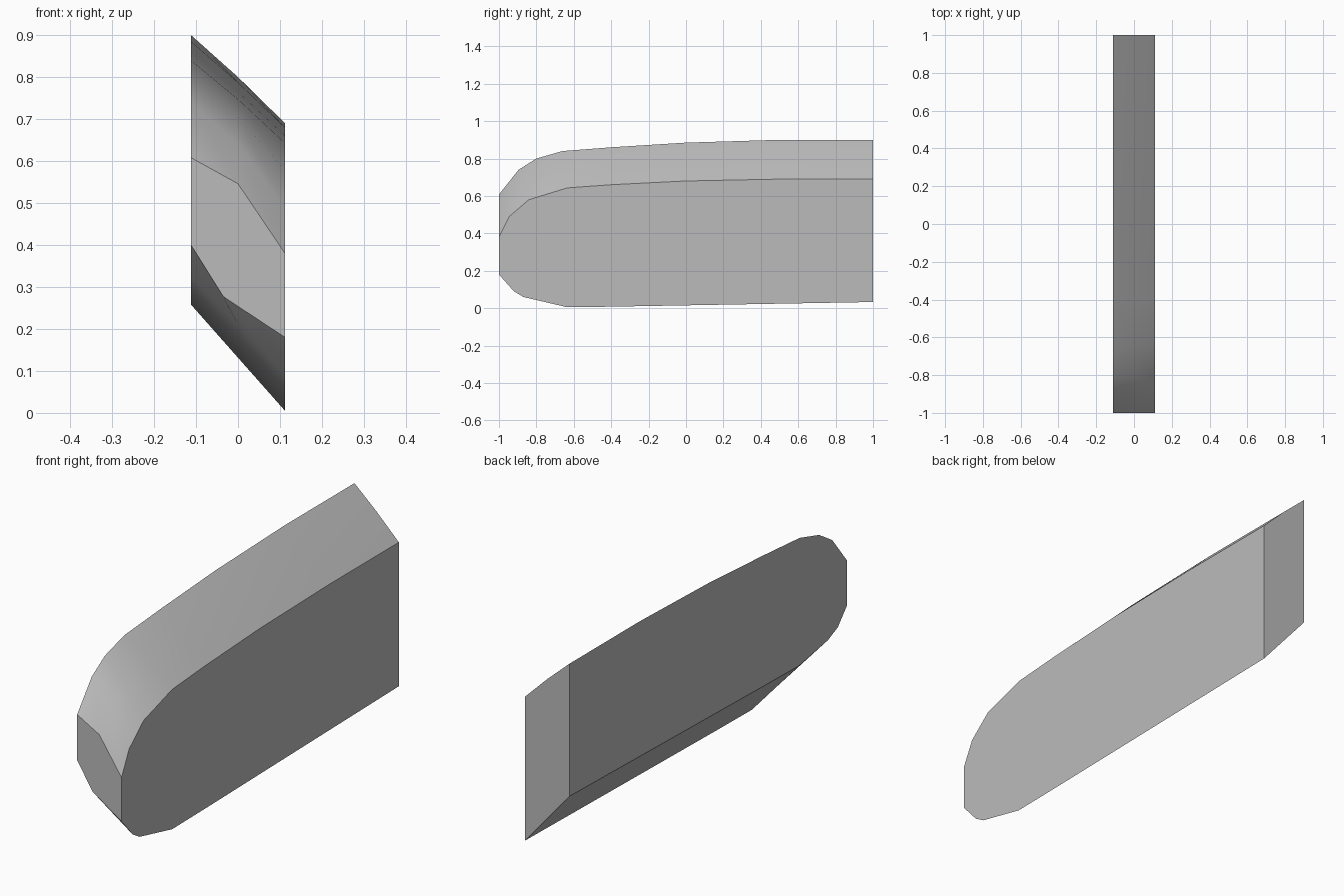
import bpy
import bmesh
import math

cube = bpy.data.objects.get("Cube")
if cube:
    bpy.data.objects.remove(cube, do_unlink=True)

# Plain grey material
grey = bpy.data.materials.new("plain grey")
grey.use_nodes = True
colour = (0.5, 0.5, 0.5, 1)
grey.diffuse_color = colour
grey.node_tree.nodes["Principled BSDF"].inputs["Base Color"].default_value = colour

HALF = 0.112

# Side outlines (y, z): over the top from the back, round the nose, back underneath
low_side = [(1, .69), (.5, .69), (0, .68), (-.4, .66), (-.635, .643),
            (-.84, .58), (-.945, .49), (-1, .38),
            (-1, .18), (-.92, .09), (-.87, .06), (-.635, .005), (-.4, .008), (1, .033)]
high_side = [(1, .9), (.5, .9), (0, .885), (-.4, .86), (-.66, .84),
             (-.8, .8), (-.895, .74), (-1, .608),
             (-1, .4), (-.935, .327), (-.863, .295), (-.655, .258), (-.4, .263), (1, .295)]

# Middle section: average of both sides, swollen a little around the nose
swell = {0: .005, 1: .005, 2: .005, 3: .005, 4: .006, 5: .015, 6: .025, 7: .052}
middle = []
for i, (a, b) in enumerate(zip(low_side, high_side)):
    middle.append((0, (a[0] + b[0]) / 2, (a[1] + b[1]) / 2 + swell.get(i, 0)))
middle[8] = (-.035, -1, .277)

# Slanted slab: skin through the three sections, then close the flat sides
bm = bmesh.new()
sections = [[(-HALF, y, z) for y, z in high_side], middle,
            [(HALF, y, z) for y, z in low_side]]
loops = [[bm.verts.new(p) for p in section] for section in sections]
count = len(low_side)
for first, second in zip(loops, loops[1:]):
    for i in range(count):
        j = (i + 1) % count
        bm.faces.new((first[i], first[j], second[j], second[i]))
bm.faces.new(loops[0])
bm.faces.new(loops[-1])
bmesh.ops.recalc_face_normals(bm, faces=bm.faces)

mesh = bpy.data.meshes.new("slanted_slab")
bm.to_mesh(mesh)
bm.free()
mesh.materials.append(grey)
slab = bpy.data.objects.new("slanted_slab", mesh)
bpy.context.collection.objects.link(slab)

# Smooth rounded skin with sharp rims
bpy.ops.object.select_all(action='DESELECT')
slab.select_set(True)
bpy.context.view_layer.objects.active = slab
bpy.ops.object.shade_smooth_by_angle(angle=math.radians(35))
